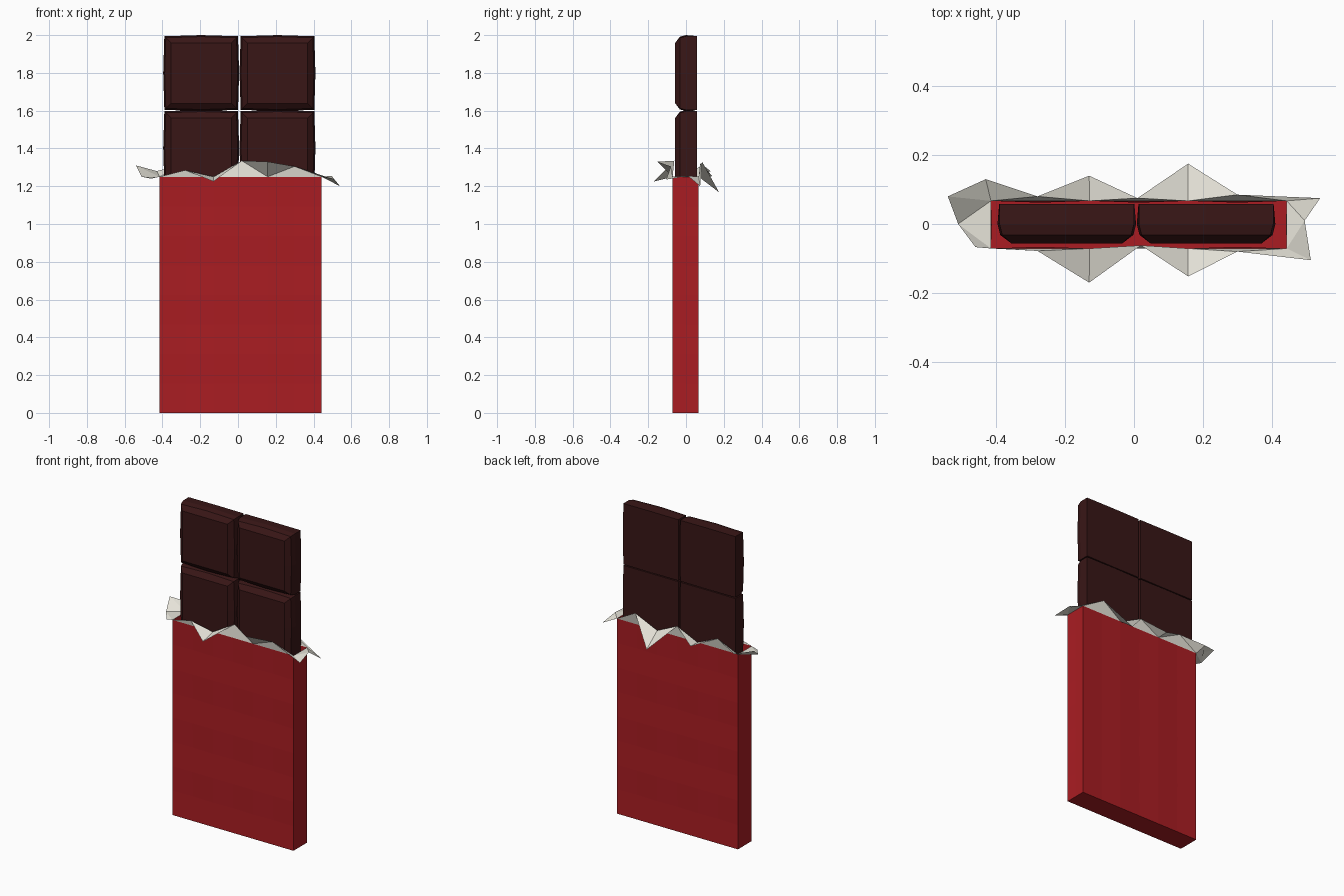
import bpy

if "Cube" in bpy.data.objects:
    bpy.data.objects.remove(bpy.data.objects["Cube"])

COLS, ROWS = 6, 8
LEFT, RIGHT, FRONT, BACK = -0.415, 0.443, -0.071, 0.067
WRAP_TOP = 1.25


def material(name, colour):
    mat = bpy.data.materials.new(name)
    mat.diffuse_color = (*colour, 1)
    mat.use_nodes = True
    mat.node_tree.nodes["Principled BSDF"].inputs["Base Color"].default_value = mat.diffuse_color
    return mat


def loft(name, rings, mat, cap_start=False, cap_end=False, fan=False):
    """Join equal-length closed rings of points into one flat-shaded mesh."""
    n = len(rings[0])
    verts = [p for ring in rings for p in ring]
    faces = []
    for r in range(len(rings) - 1):
        for i in range(n):
            j = (i + 1) % n
            a, b, c, d = r * n + i, r * n + j, (r + 1) * n + j, (r + 1) * n + i
            if not fan:
                faces.append((a, b, c, d))
            elif i % 2 == 0:
                faces += [(a, b, c), (a, c, d)]
            else:
                faces += [(a, b, d), (b, c, d)]
    if cap_start:
        faces.append(tuple(reversed(range(n))))
    if cap_end:
        faces.append(tuple(range(len(verts) - n, len(verts))))
    mesh = bpy.data.meshes.new(name)
    mesh.from_pydata(verts, [], faces)
    mesh.materials.append(mat)
    obj = bpy.data.objects.new(name, mesh)
    bpy.context.collection.objects.link(obj)
    return obj


def wrapper_ring(z, dent):
    """Front columns, right side, back columns, left side; odd points dent in."""
    xs = [LEFT + (RIGHT - LEFT) * i / COLS for i in range(COLS + 1)]
    mid = (FRONT + BACK) / 2
    front = [(x, FRONT + dent * (i % 2), z) for i, x in enumerate(xs)]
    back = [(x, BACK - dent * (i % 2), z) for i, x in enumerate(xs)]
    return front + [(RIGHT - dent / 2, mid, z)] + back[::-1] + [(LEFT + dent / 2, mid, z)]


red = material("wrapper_red", (0.40, 0.012, 0.016))
cream = material("foil_cream", (0.80, 0.78, 0.70))
brown = material("dark_chocolate", (0.040, 0.008, 0.008))

# Paper wrapper: open sleeve with softly dented panels and a flat bottom
rings = [wrapper_ring(WRAP_TOP * r / ROWS, 0.005 * (r % 2)) for r in range(ROWS + 1)]
loft("wrapper", rings, red, cap_start=True)

# Torn foil collar: fans out from the wrapper rim
torn_edge = [
    (-0.46, -0.067, 1.24), (-0.28, -0.078, 1.285), (-0.13, -0.17, 1.225),
    (0.02, -0.062, 1.335), (0.157, -0.152, 1.33), (0.30, -0.08, 1.305),
    (0.513, -0.105, 1.235), (0.495, 0.01, 1.255), (0.54, 0.075, 1.20),
    (0.30, 0.085, 1.33), (0.157, 0.175, 1.168), (0.01, 0.075, 1.32),
    (-0.13, 0.14, 1.253), (-0.28, 0.08, 1.32), (-0.43, 0.13, 1.28),
    (-0.51, 0.0, 1.25)]
# The back left corner sweeps outward in an extra fold
loft("foil_collar", [wrapper_ring(WRAP_TOP, 0), torn_edge], cream, fan=True)
fold = [(LEFT, BACK, WRAP_TOP), (-0.43, 0.13, 1.28), (-0.54, 0.08, 1.31), (-0.51, 0.0, 1.25)]
mesh = bpy.data.meshes.new("foil_fold")
mesh.from_pydata(fold, [], [(0, 1, 2), (0, 2, 3)])
mesh.materials.append(cream)
bpy.context.collection.objects.link(bpy.data.objects.new("foil_fold", mesh))


def square_ring(cx, cz, y, half, bulge):
    """Square outline whose side midpoints bulge outward."""
    pts = [(-1, -1), (0, -1), (1, -1), (1, 0), (1, 1), (0, 1), (-1, 1), (-1, 0)]
    ring = []
    for u, v in pts:
        h = half + (bulge if u * v == 0 else 0)
        ring.append((cx + u * h, y, cz + v * h))
    return ring


# Chocolate pieces: flat backs, chamfered fronts, running down into the wrapper
profile = [(0.058, 0.195, 0.001), (0.0, 0.195, 0.006), (-0.032, 0.187, 0.006), (-0.057, 0.160, 0.0)]
for col, cx in enumerate((-0.195, 0.209)):
    for row in range(5):
        cz = 1.799 - 0.397 * row
        loft(f"chocolate_piece_{col}_{row}",
             [square_ring(cx, cz, y, h, b) for y, h, b in profile],
             brown, cap_start=True, cap_end=True)
